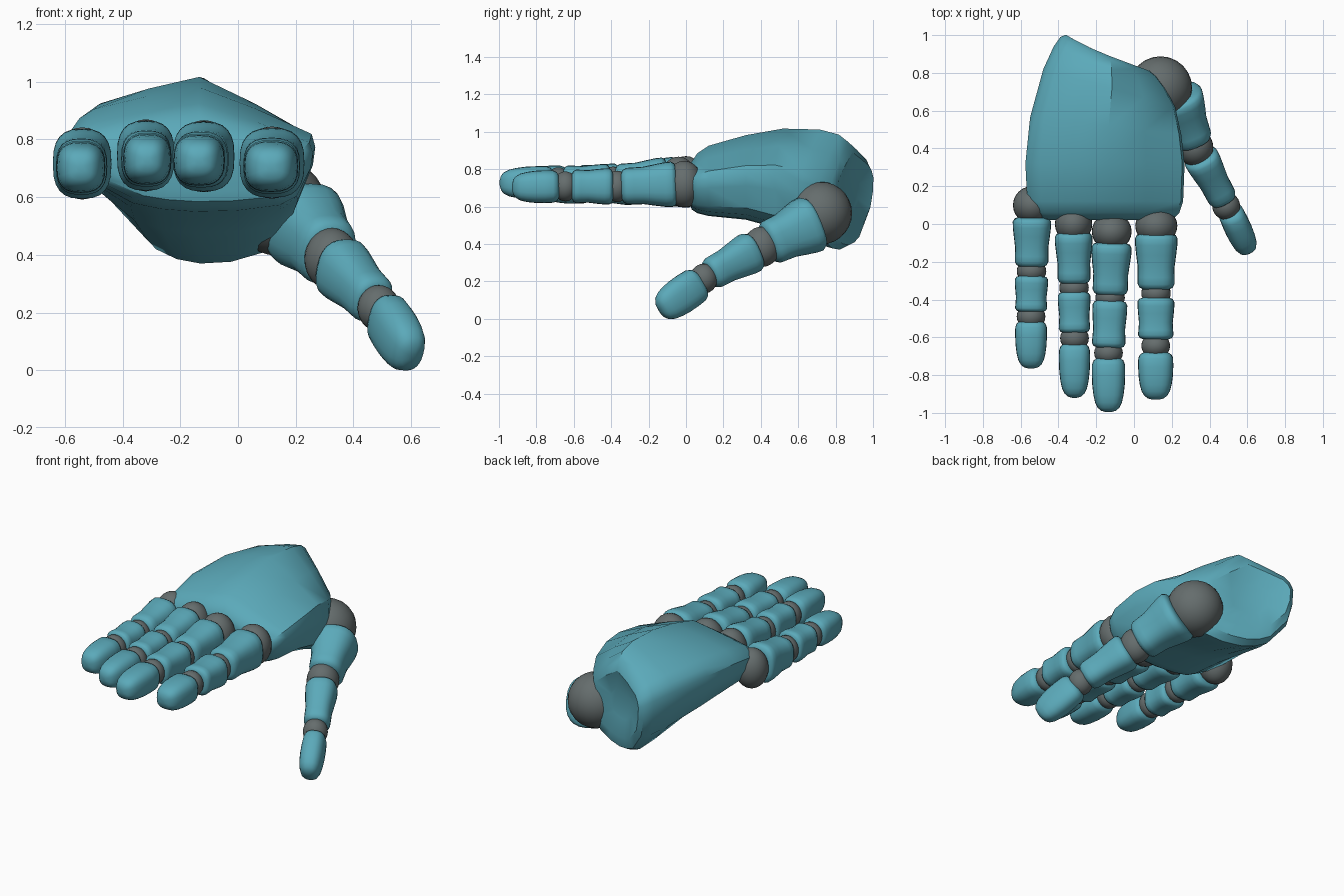
import bpy, bmesh, math
from mathutils import Vector

if "Cube" in bpy.data.objects:
    bpy.data.objects.remove(bpy.data.objects["Cube"])


def material(name, rgb):
    m = bpy.data.materials.new(name)
    m.diffuse_color = (*rgb, 1)
    m.use_nodes = True
    m.node_tree.nodes["Principled BSDF"].inputs["Base Color"].default_value = m.diffuse_color
    return m


TEAL = material("teal shell", (0.105, 0.40, 0.49))
GREY = material("grey joint", (0.13, 0.153, 0.153))


def loft(name, rings, mat, angle):
    """Skin closed rings of equal length and cap both ends."""
    bm = bmesh.new()
    vs = [[bm.verts.new(p) for p in ring] for ring in rings]
    n = len(vs[0])
    for a, b in zip(vs, vs[1:]):
        for i in range(n):
            j = (i + 1) % n
            bm.faces.new((a[i], a[j], b[j], b[i]))
    bm.faces.new(vs[0])
    bm.faces.new(vs[-1])
    bmesh.ops.recalc_face_normals(bm, faces=bm.faces)
    me = bpy.data.meshes.new(name)
    bm.to_mesh(me)
    bm.free()
    ob = bpy.data.objects.new(name, me)
    bpy.context.collection.objects.link(ob)
    me.materials.append(mat)
    bpy.ops.object.select_all(action='DESELECT')
    bpy.context.view_layer.objects.active = ob
    ob.select_set(True)
    bpy.ops.object.shade_smooth_by_angle(angle=math.radians(angle))
    return ob


def joint(name, centre, r, squash=(1, 1, 1)):
    bpy.ops.mesh.primitive_uv_sphere_add(segments=24, ring_count=14, radius=r, location=centre)
    ob = bpy.context.object
    ob.name = name
    ob.scale = squash
    ob.data.materials.append(GREY)
    bpy.ops.object.shade_smooth()


# (position along the bone, width factor)
BONE = [(0, .70), (.03, .90), (.09, .99), (.2, 1), (.38, .97), (.6, .92),
        (.78, .95), (.9, .97), (.97, .88), (1, .70)]
TIP = [(0, .66), (.04, .86), (.12, .97), (.3, 1), (.5, 1), (.68, .95),
       (.82, .86), (.92, .70), (.975, .48), (1, .18)]


def segment(name, p0, p1, w0, w1, profile=BONE, sides=24, power=2.7):
    """Rounded-square bone; w0 and w1 are (side, up) half widths at the ends."""
    p0, p1 = Vector(p0), Vector(p1)
    d = (p1 - p0).normalized()
    side = d.cross(Vector((0, 0, 1))).normalized()
    up = side.cross(d)
    rings = []
    for t, s in profile:
        a = (w0[0] + (w1[0] - w0[0]) * t) * s
        b = (w0[1] + (w1[1] - w0[1]) * t) * s
        ring = []
        for k in range(sides):
            c, q = math.cos(k * math.tau / sides), math.sin(k * math.tau / sides)
            u = math.copysign(abs(c) ** (2 / power), c) * a
            v = math.copysign(abs(q) ** (2 / power), q) * b
            ring.append(p0.lerp(p1, t) + side * u + up * v)
        rings.append(ring)
    loft(name, rings, TEAL, 50)


# Palm: one angular outline stretched to each section, slanting at the wrist
OUTLINE = [(0, .68), (.03, .76), (.09, .83), (.30, .925), (.52, 1), (.76, .83),
           (.985, .64), (1, .54), (.99, .40), (.93, .14), (.86, .06), (.68, .01),
           (.5, 0), (.36, .025), (.24, .08), (.06, .30), (.01, .50)]
# y, slant, wrist hook, left, right, top, bottom
SECTIONS = [(.02, 0, 0, -.45, .18, .80, .62), (.03, 0, 0, -.50, .21, .84, .585),
            (.06, 0, 0, -.54, .24, .885, .565), (.12, 0, 0, -.565, .26, .925, .55),
            (.32, 0, 0, -.575, .268, .982, .53), (.52, .09, 0, -.55, .25, 1.017, .475),
            (.72, .20, 0, -.48, .218, 1.012, .40), (.82, .20, .02, -.425, .165, .985, .37),
            (.87, .18, .03, -.39, .12, .945, .395), (.892, .16, .03, -.36, .08, .89, .47)]
palm_rings = []
for y, slant, hook, xl, xr, zt, zb in SECTIONS:
    palm_rings.append([(xl + (xr - xl) * u, y + slant * (.5 - u) + hook * (1 - u) ** 4,
                        zb + (zt - zb) * v) for u, v in OUTLINE])
# Hollow in the wrist end
palm_rings.append([(-.17 + (x + .17) * .5, .87 + (y - .89) * .5, .69 + (z - .69) * .5)
                   for x, y, z in palm_rings[-1]])
loft("palm", palm_rings, TEAL, 35)

# Fingers: name, knuckle x, tip x, z, knuckle y, then start/end of each segment
FINGERS = [
    ("little", -.54, -.545, .717, .10, (.035, -.225), (-.275, -.465), (-.515, -.765), .104),
    ("ring", -.32, -.315, .745, .0, (-.045, -.315), (-.36, -.575), (-.635, -.92), .102),
    ("middle", -.118, -.135, .742, -.04, (-.10, -.375), (-.405, -.655), (-.71, -.996), .109),
    ("index", .118, .115, .72, -.01, (-.05, -.345), (-.39, -.61), (-.68, -.93), .115),
]
for name, x0, x1, z, ky, s1, s2, s3, w in FINGERS:
    zt = z - .012
    xm = (x0 + x1) / 2
    joint(name + "_knuckle", (x0, ky, z), .125, (w / .125 * .97, .8, 1))
    segment(name + "_lower_segment", (x0, s1[0], z), (xm, s1[1], zt),
            (w, .125), (w * .87, .098))
    joint(name + "_middle_joint", (xm, (s1[1] + s2[0]) / 2, zt), .084, (.93, .8, 1))
    segment(name + "_middle_segment", (xm, s2[0], zt), (x1, s2[1], zt),
            (w * .85, .098), (w * .84, .092))
    joint(name + "_upper_joint", (x1, (s2[1] + s3[0]) / 2, zt), .08, (.95, .85, 1))
    segment(name + "_tip", (x1, s3[0], zt), (x1, s3[1], zt - .005),
            (w * .84, .09), (w * .74, .082), TIP)

# Thumb, reaching outward, forward and down
joint("thumb_ball", (.14, .72, .565), .168)
segment("thumb_base_segment", (.22, .685, .515), (.32, .435, .40),
        (.145, .16), (.10, .12), power=2.5)
joint("thumb_middle_joint", (.325, .405, .385), .108, (.88, .92, 1))
segment("thumb_middle_segment", (.347, .365, .365), (.475, .125, .235),
        (.097, .115), (.078, .086), power=2.5)
joint("thumb_upper_joint", (.488, .095, .215), .08, (.92, .92, 1))
segment("thumb_tip", (.505, .075, .195), (.605, -.14, .045),
        (.070, .10), (.072, .098), TIP, power=2.5)
